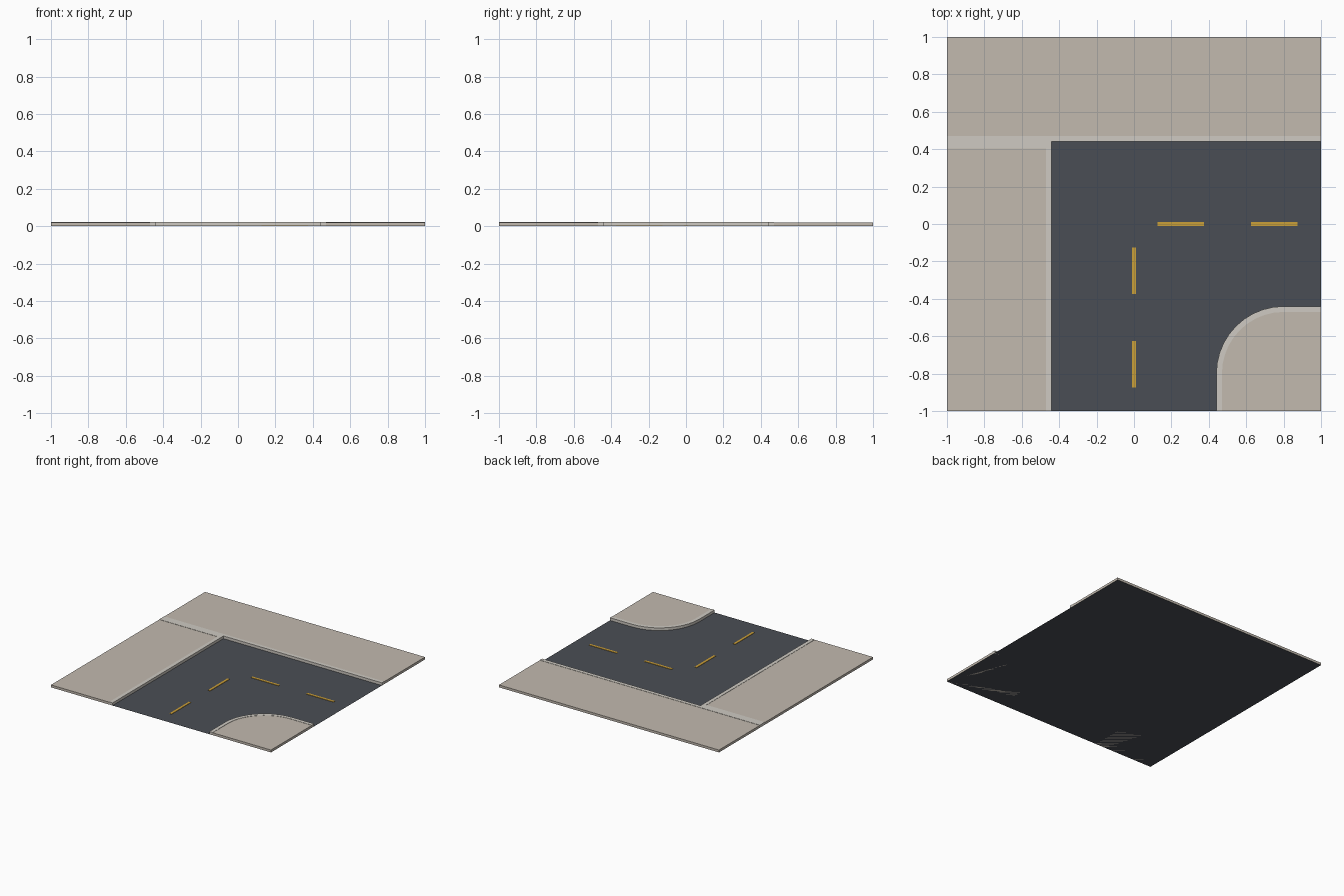
import bpy, bmesh, math

if "Cube" in bpy.data.objects:
    bpy.data.objects.remove(bpy.data.objects["Cube"])

TOP = 0.02        # pavement height
CURB_TOP = 0.022  # curb stands a touch proud
EDGE, BACK = 0.44, 0.47


def material(name, rgb):
    m = bpy.data.materials.new(name)
    m.diffuse_color = (*rgb, 1)
    m.use_nodes = True
    m.node_tree.nodes["Principled BSDF"].inputs["Base Color"].default_value = m.diffuse_color
    return m


asphalt = material("asphalt", (0.068, 0.076, 0.09))
paving = material("paving", (0.54, 0.49, 0.43))
stone = material("curb_stone", (0.62, 0.59, 0.54))
yellow = material("yellow_paint", (0.60, 0.35, 0.04))


def slab(name, outline, z0, z1, mat):
    """Extrude a counter-clockwise plan outline from z0 to z1."""
    bm = bmesh.new()
    face = bm.faces.new([bm.verts.new((x, y, z0)) for x, y in outline])
    if z1 > z0:
        ext = bmesh.ops.extrude_face_region(bm, geom=[face], use_keep_orig=True)
        verts = [g for g in ext["geom"] if isinstance(g, bmesh.types.BMVert)]
        bmesh.ops.translate(bm, verts=verts, vec=(0, 0, z1 - z0))
        bmesh.ops.recalc_face_normals(bm, faces=bm.faces)
    mesh = bpy.data.meshes.new(name)
    bm.to_mesh(mesh)
    bm.free()
    mesh.materials.append(mat)
    obj = bpy.data.objects.new(name, mesh)
    bpy.context.collection.objects.link(obj)
    return obj


def rect(x0, x1, y0, y1):
    return [(x0, y0), (x1, y0), (x1, y1), (x0, y1)]


def corner_path(edge, centre=0.8, segments=10):
    """Rounded corner line from the front edge round to the right edge."""
    r = centre - edge
    arc = [math.pi - math.pi / 2 * i / segments for i in range(segments + 1)]
    return ([(edge, -1)]
            + [(centre + r * math.cos(a), -centre + r * math.sin(a)) for a in arc]
            + [(1, -edge)])


# Road surface
slab("road", rect(-1, 1, -1, 1), 0, 0, asphalt)

# Outer pavements
slab("back_pavement", rect(-1, 1, BACK, 1), 0, TOP, paving)
slab("left_pavement", rect(-1, -BACK, -1, 0.405), 0, TOP, paving)

# Outer curbs, with the wide strip between the two pavements
slab("left_curb", rect(-BACK, -EDGE, -1, EDGE), 0, CURB_TOP, stone)
slab("back_curb", rect(-BACK, 1, EDGE, BACK), 0, CURB_TOP, stone)
slab("pavement_joint", rect(-1, -BACK, 0.405, BACK), 0, CURB_TOP, stone)

# Rounded inner corner
inner = corner_path(BACK)
slab("corner_pavement", inner + [(1, -1)], 0, TOP, paving)
slab("corner_curb", corner_path(EDGE) + inner[::-1], 0, CURB_TOP, stone)

# Lane dashes along both arms
for i, start in enumerate((0.125, 0.625), 1):
    end = start + 0.25
    slab(f"right_arm_dash_{i}", rect(start, end, -0.01, 0.01), 0.001, 0.004, yellow)
    slab(f"front_arm_dash_{i}", rect(-0.01, 0.01, -end, -start), 0.001, 0.004, yellow)
